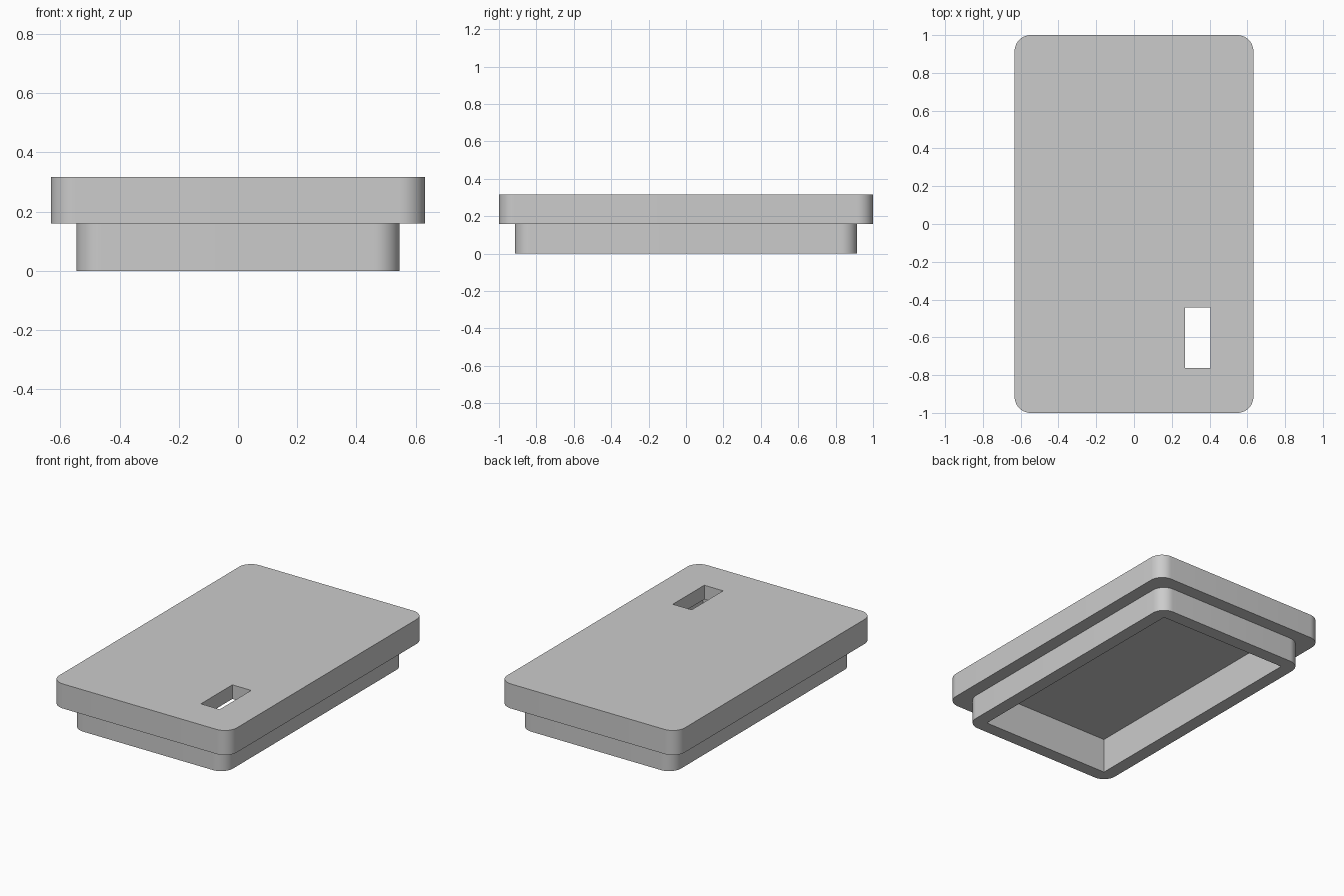
import bpy
import bmesh
from math import cos, sin, pi

cube = bpy.data.objects.get("Cube")
if cube:
    bpy.data.objects.remove(cube, do_unlink=True)

grey = bpy.data.materials.new("light grey plastic")
grey.use_nodes = True
grey.diffuse_color = (0.6, 0.6, 0.6, 1)
grey.node_tree.nodes["Principled BSDF"].inputs["Base Color"].default_value = (0.6, 0.6, 0.6, 1)

TOP, STEP, CEILING = 0.317, 0.159, 0.226
RADIUS, SEGMENTS = 0.085, 12


def block(name, half_x, half_y, z0, z1, radius=0, centre=(0, 0)):
    """Upright block with optionally rounded vertical corners."""
    points = []
    for i, (sx, sy) in enumerate([(1, 1), (-1, 1), (-1, -1), (1, -1)]):
        cx, cy = sx * (half_x - radius), sy * (half_y - radius)
        steps = SEGMENTS if radius else 0
        for k in range(steps + 1):
            a = (i + k / max(steps, 1)) * pi / 2
            points.append((centre[0] + cx + radius * cos(a),
                           centre[1] + cy + radius * sin(a), z0))
    bm = bmesh.new()
    base = bm.faces.new([bm.verts.new(p) for p in points])
    result = bmesh.ops.extrude_face_region(bm, geom=[base], use_keep_orig=True)
    for v in result["geom"]:
        if isinstance(v, bmesh.types.BMVert):
            v.co.z = z1
    bmesh.ops.recalc_face_normals(bm, faces=bm.faces)
    mesh = bpy.data.meshes.new(name)
    bm.to_mesh(mesh)
    bm.free()
    mesh.materials.append(grey)
    obj = bpy.data.objects.new(name, mesh)
    bpy.context.collection.objects.link(obj)
    return obj


def combine(target, tool, operation):
    """Apply a boolean and discard the tool block."""
    mod = target.modifiers.new(operation.lower(), "BOOLEAN")
    mod.operation, mod.solver, mod.object = operation, "EXACT", tool
    bpy.context.view_layer.objects.active = target
    bpy.ops.object.modifier_apply(modifier=mod.name)
    bpy.data.objects.remove(tool, do_unlink=True)


# Lid plate with the inset lip below it
lid = block("box_lid", 0.632, 1.0, STEP, TOP, RADIUS)
lip = block("lip", 0.546, 0.915, 0, STEP + 0.03, RADIUS)
combine(lid, lip, "UNION")

# Square-cornered hollow underneath
combine(lid, block("hollow", 0.46, 0.83, -0.1, CEILING), "DIFFERENCE")

# Rectangular slot through the plate
combine(lid, block("slot", 0.067, 0.16, 0.2, 0.4, centre=(0.337, -0.603)), "DIFFERENCE")

# Smooth rounded corners, crisp edges
bpy.ops.object.select_all(action="DESELECT")
lid.select_set(True)
bpy.context.view_layer.objects.active = lid
bpy.ops.object.shade_smooth_by_angle(angle=pi / 6)
